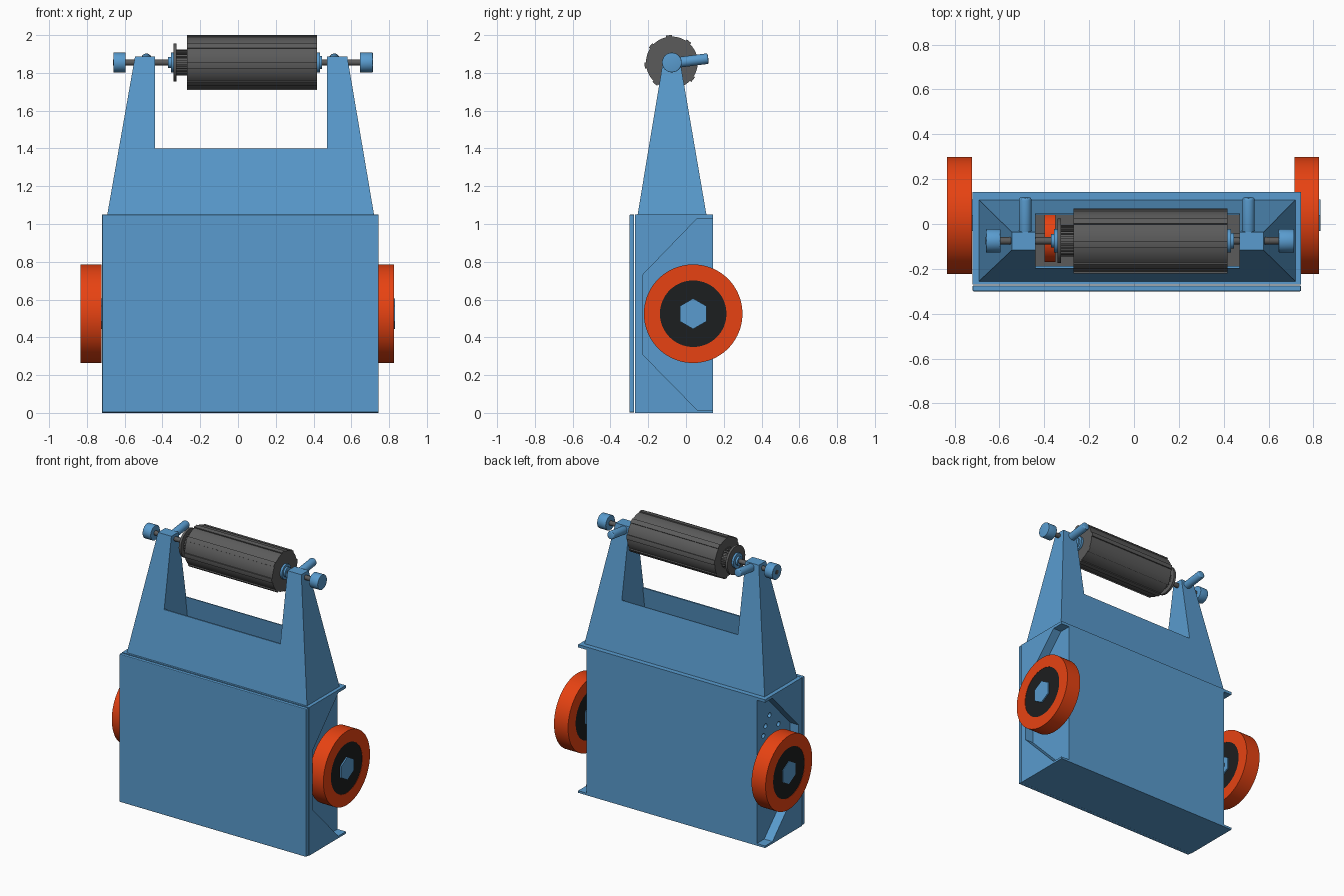
import bpy, bmesh, math
from mathutils import Vector, Matrix

if "Cube" in bpy.data.objects:
    bpy.data.objects.remove(bpy.data.objects["Cube"])


def material(name, rgb):
    m = bpy.data.materials.new(name)
    m.diffuse_color = (*rgb, 1)
    m.use_nodes = True
    m.node_tree.nodes["Principled BSDF"].inputs["Base Color"].default_value = m.diffuse_color
    return m


BLUE = material("blue", (0.10, 0.33, 0.62))
ORANGE = material("orange", (0.80, 0.055, 0.006))
BLACK = material("black", (0.012, 0.013, 0.014))
DARK = material("dark_grey", (0.105, 0.105, 0.105))


def finish(name, bm, mat, smooth=False):
    bmesh.ops.recalc_face_normals(bm, faces=bm.faces)
    me = bpy.data.meshes.new(name)
    bm.to_mesh(me)
    bm.free()
    ob = bpy.data.objects.new(name, me)
    bpy.context.collection.objects.link(ob)
    if mat:
        me.materials.append(mat)
    bpy.ops.object.select_all(action='DESELECT')
    ob.select_set(True)
    bpy.context.view_layer.objects.active = ob
    if smooth:
        bpy.ops.object.shade_smooth_by_angle(angle=math.radians(30))
    return ob


def prism(name, pts, x0, x1, mat, smooth=False):
    """Extrude a (y, z) outline along x."""
    bm = bmesh.new()
    f = bm.faces.new([bm.verts.new((x0, y, z)) for y, z in pts])
    r = bmesh.ops.extrude_face_region(bm, geom=[f])
    bmesh.ops.translate(bm, vec=(x1 - x0, 0, 0),
                        verts=[v for v in r['geom'] if isinstance(v, bmesh.types.BMVert)])
    return finish(name, bm, mat, smooth)


def loft(name, lo, hi, mat, bevel=0):
    """Box or frustum between two (x0, x1, y0, y1, z) rectangles."""
    bm = bmesh.new()
    for x0, x1, y0, y1, z in (lo, hi):
        for x, y in ((x0, y0), (x1, y0), (x1, y1), (x0, y1)):
            bm.verts.new((x, y, z))
    bmesh.ops.convex_hull(bm, input=bm.verts)
    bmesh.ops.dissolve_limit(bm, angle_limit=0.001, verts=bm.verts, edges=bm.edges)
    if bevel:
        bmesh.ops.bevel(bm, geom=bm.edges[:], offset=bevel, segments=2, profile=0.5, affect='EDGES')
    return finish(name, bm, mat)


def box(name, x0, x1, y0, y1, z0, z1, mat, bevel=0):
    return loft(name, (x0, x1, y0, y1, z0), (x0, x1, y0, y1, z1), mat, bevel)


def rod(name, a, b, r, mat, n=48, bevel=0):
    """Cylinder between two points."""
    a, b = Vector(a), Vector(b)
    bm = bmesh.new()
    bmesh.ops.create_cone(bm, cap_ends=True, segments=n, radius1=r, radius2=r, depth=(b - a).length)
    if bevel:
        rim = [e for e in bm.edges if abs(e.verts[0].co.z - e.verts[1].co.z) < 1e-6]
        bmesh.ops.bevel(bm, geom=rim, offset=bevel, segments=3, profile=0.5, affect='EDGES')
    rot = (b - a).to_track_quat('Z', 'Y').to_matrix().to_4x4()
    bm.transform(Matrix.Translation((a + b) / 2) @ rot)
    return finish(name, bm, mat, n > 8)


def ring(name, x0, x1, y, z, r0, r1, mat, n=96):
    """Square-section ring about an axle along x."""
    bm = bmesh.new()
    loops = []
    for i in range(n):
        c, s = math.cos(2 * math.pi * i / n), math.sin(2 * math.pi * i / n)
        loops.append([bm.verts.new((x, y + r * c, z + r * s))
                      for x, r in ((x0, r0), (x0, r1), (x1, r1), (x1, r0))])
    for i in range(n):
        a, b = loops[i - 1], loops[i]
        for k in range(4):
            bm.faces.new((a[k - 1], a[k], b[k], b[k - 1]))
    return finish(name, bm, mat, True)


def cut(ob, *cutters):
    for c in cutters:
        c.hide_render = True
        m = ob.modifiers.new("cut", 'BOOLEAN')
        m.operation, m.solver, m.object = 'DIFFERENCE', 'EXACT', c
        bpy.context.view_layer.objects.active = ob
        bpy.ops.object.modifier_apply(modifier=m.name)
        bpy.data.objects.remove(c)


def toothed(name, n, base, tip, share, x0, x1, mat):
    """Ribbed roller about the shaft; share is the rib part of each step."""
    pts = []
    step = 2 * math.pi / n
    for i in range(n):
        for r, start, span in ((tip, 0, share), (base, share, 1 - share)):
            for k in range(7):
                t = step * (i + start + span * k / 6)
                pts.append((AY + r * math.cos(t), AZ + r * math.sin(t)))
    return prism(name, pts, x0, x1, mat, True)


X0, X1 = -0.72, 0.745            # outer sides of the body
WY, WZ = 0.038, 0.525            # wheel centre
AY, AZ = -0.075, 1.855           # roller shaft centre

# Hollow body with open top slot and screw holes in its left side
body = box("body", X0 + 0.065, X1 - 0.065, -0.27, 0.143, 0, 1.05, BLUE)
cut(body, box("cavity", -0.62, 0.645, -0.235, 0.11, 0.03, 1.02, BLUE),
    box("slot", -0.44, 0.47, -0.235, 0.09, 0.9, 1.2, BLUE))
for y, z in ((0.0, 0.87), (-0.1, 0.77), (0.045, 0.81), (0.07, 0.75)):
    cut(body, rod("screw_hole", (-1, y, z), (-0.635, y, z), 0.017, BLUE, 20))

# Side rims framing the wheel recesses
rim = [(-0.27, 0), (0.143, 0), (0.143, 0.015), (0.06, 0.015), (-0.23, 0.31), (-0.23, 0.73),
       (0.06, 1.03), (0.143, 1.03), (0.143, 1.05), (-0.27, 1.05)]
prism("left_rim", rim, X0, X0 + 0.065, BLUE)
prism("right_rim", rim, X1 - 0.065, X1, BLUE)

# Front cover with four sunk screws
cover = box("front_cover", X0, X1, -0.30, -0.274, 0.002, 1.05, BLUE, 0.005)
for x in (-0.655, 0.678):
    for z in (0.1, 0.955):
        cut(cover, rod("screw_seat", (x, -0.4, z), (x, -0.288, z), 0.028, BLUE, 32))

# Tapered yoke, cut out between its two towers
yoke = loft("yoke", (-0.692, 0.72, -0.256, 0.108, 1.05), (-0.545, 0.578, -0.117, -0.036, 1.888), BLUE)
cut(yoke, box("gap", -0.44, 0.47, -0.5, 0.5, 1.4, 2.2, BLUE),
    loft("throat", (-0.44, 0.47, -0.246, 0.098, 1.0), (-0.44, 0.47, -0.180, 0.034, 1.45), BLUE))

# Wheels: tyre, hub and hex boss
for side, x in (("left", -0.833), ("right", 0.715)):
    ring(side + "_tyre", x, x + 0.11, WY, WZ, 0.176, 0.261, ORANGE)
    rod(side + "_hub", (x + 0.002, WY, WZ), (x + 0.108, WY, WZ), 0.177, BLACK, 64)
    hexagon = [(WY + 0.081 * math.sin(i * math.pi / 3), WZ + 0.081 * math.cos(i * math.pi / 3))
               for i in range(6)]
    prism(side + "_hex_boss", hexagon, x - 0.001, x + 0.117, BLUE)
    s = 1 if x > 0 else -1
    rod(side + "_axle", (s * 0.6, WY, WZ), (s * 0.75, WY, WZ), 0.04, DARK, 32)

# Inner motor and drive pulley seen through the slot
box("motor_block", -0.44, 0.47, -0.19, 0.05, 0.2, 0.7, DARK)
rod("drive_pulley", (-0.4, -0.06, 0.93), (-0.35, -0.06, 0.93), 0.11, ORANGE)
rod("drive_axle", (-0.6, -0.06, 0.93), (0.6, -0.06, 0.93), 0.02, DARK, 24)

# Ribbed roller with toothed pulley on a shaft
toothed("roller", 8, 0.137, 0.145, 0.28, -0.27, 0.418, DARK)
toothed("roller_pulley", 20, 0.06, 0.07, 0.5, -0.33, -0.265, DARK)


def along(name, x0, x1, r, mat, bevel=0):
    return rod(name, (x0, AY, AZ), (x1, AY, AZ), r, mat, 48, bevel)


along("pulley_flange", -0.342, -0.326, 0.1, DARK)
along("shaft", -0.662, 0.714, 0.016, DARK)
along("left_bushing", -0.356, -0.34, 0.052, BLUE)
along("left_collar", -0.37, -0.355, 0.03, BLUE)
along("right_bushing", 0.417, 0.433, 0.052, BLUE)
along("right_collar", 0.433, 0.446, 0.035, BLUE)

# Shaft end knobs and clamp levers
for side, x0, x1, xl in (("left", -0.66, -0.595, -0.485), ("right", 0.645, 0.714, 0.51)):
    along(side + "_knob", x0, x1, 0.052, BLUE, 0.003)
    rod(side + "_lever", (xl, AY, AZ - 0.004), (xl, 0.118, 1.876), 0.028, BLUE, 32, 0.01)
